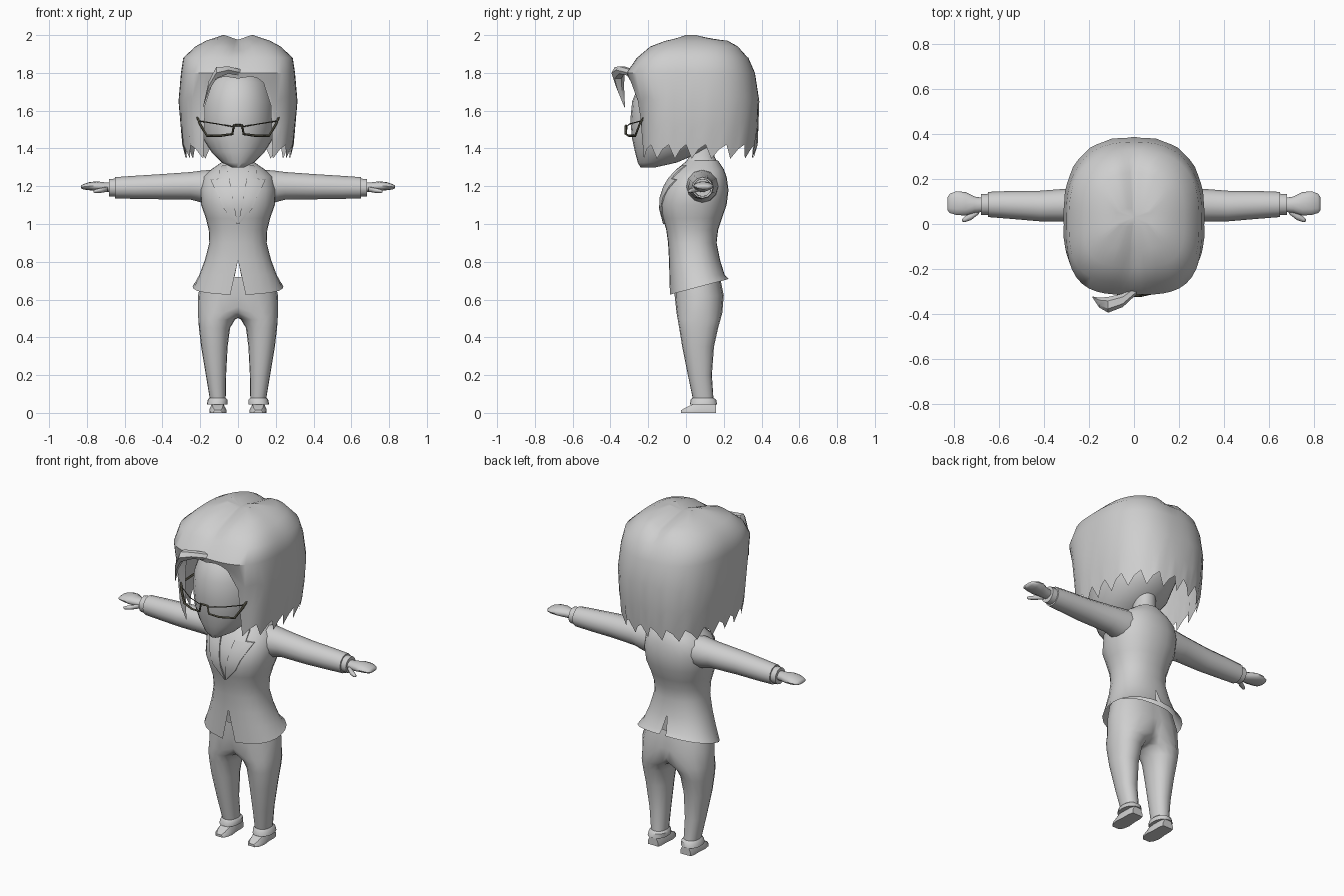
import bpy, bmesh, math

if "Cube" in bpy.data.objects:
    bpy.data.objects.remove(bpy.data.objects["Cube"])


def material(name, rgb):
    m = bpy.data.materials.new(name)
    m.diffuse_color = (*rgb, 1)
    m.use_nodes = True
    m.node_tree.nodes["Principled BSDF"].inputs["Base Color"].default_value = m.diffuse_color
    return m


GREY = material("plain grey", (0.62, 0.62, 0.62))
DARK = material("dark olive", (0.07, 0.066, 0.045))


def table(rows, z):
    """Linear lookup in rows sorted by their first entry."""
    if z <= rows[0][0]:
        return rows[0][1:]
    for a, b in zip(rows, rows[1:]):
        if z <= b[0]:
            t = (z - a[0]) / (b[0] - a[0])
            return tuple(p + (q - p) * t for p, q in zip(a[1:], b[1:]))
    return rows[-1][1:]


def unit(angle, n):
    """Point on a unit superellipse, angle 0 = front (-y), 90 = +x."""
    s, c = math.sin(math.radians(angle)), math.cos(math.radians(angle))
    r = (abs(s) ** n + abs(c) ** n) ** (-1 / n)
    return r * s, -r * c


def loft(name, rings, closed=True, cap=(True, True), mirror=False,
         bisect=False, angle=40, mat=GREY, tip=None):
    """Skin a list of equally long point rings."""
    bm = bmesh.new()
    vs = [[bm.verts.new(p) for p in ring] for ring in rings]
    n = len(rings[0])
    for a, b in zip(vs, vs[1:]):
        for i in range(n if closed else n - 1):
            j = (i + 1) % n
            bm.faces.new((a[i], a[j], b[j], b[i]))
    if cap[0]:
        bm.faces.new(vs[0][::-1])
    if cap[1]:
        bm.faces.new(vs[-1])
    if tip:
        t = bm.verts.new(tip)
        for i in range(n):
            bm.faces.new((vs[-1][i], vs[-1][(i + 1) % n], t))
    bmesh.ops.recalc_face_normals(bm, faces=bm.faces)
    me = bpy.data.meshes.new(name)
    bm.to_mesh(me)
    bm.free()
    me.shade_smooth()
    me.set_sharp_from_angle(angle=math.radians(angle))
    me.materials.append(mat)
    ob = bpy.data.objects.new(name, me)
    bpy.context.collection.objects.link(ob)
    if mirror:
        m = ob.modifiers.new("mirror", "MIRROR")
        m.use_bisect_axis[0] = bisect
        m.merge_threshold = 0.0005
    return ob


def flat_ring(z, x0, x1, y0, y1, n=2.3, count=16):
    """Horizontal ring filling a box."""
    pts = [unit(360 * i / count, n) for i in range(count)]
    return [((x0 + x1) / 2 + u * (x1 - x0) / 2,
             (y0 + y1) / 2 + v * (y1 - y0) / 2, z) for u, v in pts]


def side_ring(x, y, z, ry, rz, count=12):
    """Vertical ring across the x axis."""
    return [(x, y + ry * math.cos(2 * math.pi * i / count),
             z + rz * math.sin(2 * math.pi * i / count)) for i in range(count)]


# Hair: shell with a face opening at the front and a jagged hem
HAIR = [(1.34, .275, -.245, .355), (1.42, .295, -.25, .38), (1.65, .315, -.26, .388),
        (1.80, .302, -.315, .365), (1.88, .29, -.26, .33), (1.94, .225, -.19, .28),
        (1.97, .17, -.11, .23), (2.0, .08, -.01, .07)]
OPENING = [1.77, 1.775, 1.78, 1.775, 1.75, 1.63]
COLS = 60


def hair_point(k, z):
    rx, yf, yb = table(HAIR, z)
    front = min(k, COLS - k) < 15
    u, v = unit(360 * k / COLS, 3.4 if front else 2.5)
    x, y = rx * u, 0.03 + v * ((0.03 - yf) if front else (yb - 0.03))
    part = 0.025 * max(0, 1 - abs(x) / 0.07) if z > 1.93 else 0
    return (x, y, z - part)


def hem(k):
    k = min(k, COLS - k)
    return OPENING[k] if k < 6 else (1.345, 1.395, 1.42)[k % 3]


hair_rows = []
for t in (0, .33, .67, 1):
    hair_rows.append([hair_point(k, hem(k) + (1.8 - hem(k)) * t) for k in range(COLS)])
for z in (1.88, 1.94, 1.97, 2.0):
    hair_rows.append([hair_point(k, z) for k in range(COLS)])
loft("hair", hair_rows, cap=(False, False), tip=(0, .03, 1.975))

# Swept fringe lock
LOCK = [(.02, -.285, 1.80, .02, .02), (-.05, -.34, 1.815, .03, .022),
        (-.115, -.36, 1.80, .035, .035), (-.155, -.35, 1.73, .022, .03),
        (-.185, -.325, 1.62, .002, .003)]
loft("fringe_lock", [side_ring(*p, count=6) for p in LOCK], angle=30)

# Head and neck
HEAD = [(1.298, .03, -.24, -.17), (1.325, .085, -.255, -.05), (1.38, .14, -.27, .08),
        (1.45, .185, -.285, .2), (1.55, .203, -.295, .27), (1.65, .198, -.285, .27),
        (1.75, .165, -.245, .24), (1.83, .09, -.13, .14)]
loft("head", [flat_ring(z, -r, r, a, b, 2.1, 24) for z, r, a, b in HEAD], angle=60)
NECK = [(1.27, .09, -.04, .18), (1.33, .068, .0, .165), (1.36, .058, .02, .15),
        (1.44, .055, .02, .15)]
loft("neck", [flat_ring(z, -r, r, a, b) for z, r, a, b in NECK])

# Jacket body: one half with front slit and back vent, mirrored
BODY = [(.64, .24, -.085, .225), (.73, .205, -.088, .205), (.81, .175, -.09, .18),
        (.9, .152, -.095, .162), (.97, .155, -.105, .17), (1.03, .17, -.122, .19),
        (1.1, .195, -.14, .215), (1.18, .2, -.125, .225), (1.25, .185, -.085, .215),
        (1.29, .14, -.05, .2), (1.335, .075, .005, .17)]


def body_ring(row):
    z, rx, yf, yb = row
    pts = []
    for i in range(13):
        u, v = unit(15 * i, 2.3)
        zz = .625 + .085 * (1 - math.cos(math.radians(15 * i))) / 2 if z == .64 else z
        x = rx * u
        if i == 0:
            x = max(0, .81 - zz) * .22
        elif i == 12:
            x = max(0, .81 - zz) * .2
        pts.append((x, (yf + yb) / 2 + v * (yb - yf) / 2, zz))
    return pts


loft("jacket", [body_ring(r) for r in BODY], closed=False, cap=(False, False),
     mirror=True, angle=50)


def chest_y(x, z):
    rx, yf, yb = table(BODY, z)
    f = max(0, 1 - (x / rx) ** 2.3) ** (1 / 2.3)
    return (yf + yb) / 2 - f * (yb - yf) / 2


# Lapels: thin plates lying on the chest (z, inner x, outer x)
LAPEL = [(1.0, .002, .006), (1.08, .016, .075), (1.14, .027, .1), (1.2, .038, .13),
         (1.235, .045, .145), (1.24, .046, .105), (1.28, .054, .1), (1.31, .06, .085)]
rows = []
for z, a, b in LAPEL:
    xs = [a + (b - a) * i / 4 for i in range(5)]
    front = [(x, chest_y(x, z) - .008, z) for x in xs]
    back = [(x, chest_y(x, z) + .001, z) for x in xs[::-1]]
    rows.append(front + back)
loft("lapel", rows, mirror=True)

# Sleeves, cuffs and hands: (x, y, z, ry, rz)
SLEEVE = [(.1, .085, 1.2, .09, .09), (.19, .085, 1.198, .083, .085),
          (.25, .085, 1.202, .076, .073), (.42, .08, 1.197, .068, .066),
          (.55, .085, 1.194, .062, .061), (.65, .087, 1.192, .056, .056)]
loft("sleeve", [side_ring(*p) for p in SLEEVE], mirror=True)
CUFF = [(.64, .087, 1.192, .048, .048), (.682, .087, 1.192, .047, .047)]
loft("cuff", [side_ring(*p) for p in CUFF], mirror=True)
HAND = [(.67, .085, 1.194, .031, .026), (.71, .086, 1.195, .036, .026),
        (.75, .09, 1.2, .052, .026), (.79, .093, 1.2, .053, .021),
        (.82, .092, 1.197, .043, .014), (.83, .09, 1.196, .03, .007)]
loft("hand", [side_ring(*p) for p in HAND], mirror=True, angle=60)
THUMB = [(.69, .06, 1.185, .015, .014), (.725, .035, 1.178, .017, .013),
         (.755, .02, 1.174, .012, .01), (.765, .017, 1.173, .006, .005)]
loft("thumb", [side_ring(*p, count=8) for p in THUMB], mirror=True, angle=60)

# Trousers: one leg, cut at the centre and mirrored
LEG = [(.045, .055, .165, .02, .165), (.07, .055, .16, .025, .16), (.08, .065, .15, .035, .145),
       (.2, .063, .17, .01, .137), (.35, .055, .195, -.02, .148), (.45, .042, .207, -.036, .17),
       (.495, .015, .21, -.044, .183), (.53, -.06, .212, -.05, .192),
       (.62, -.15, .212, -.06, .2), (.72, -.16, .19, -.06, .18)]
loft("trousers", [flat_ring(*r) for r in LEG], cap=(True, False), mirror=True,
     bisect=True, angle=45)

# Shoes: (y, half width, top height)
SHOE = [(-.026, .022, .014), (-.005, .038, .026), (.035, .045, .045),
        (.08, .04, .06), (.13, .04, .055), (.158, .034, .045)]
rings = []
for y, w, h in SHOE:
    outline = ((-1, 0), (1, 0), (1, .4), (.65, 1), (-.65, 1), (-1, .4))
    rings.append([(.107 + w * u, y, h * v) for u, v in outline])
loft("shoe", rings, mirror=True)


# Glasses: thick lower rims with bridge, and thin upper rims
def wire(name, pts, radius):
    cu = bpy.data.curves.new(name, "CURVE")
    cu.dimensions = "3D"
    cu.bevel_depth = radius
    cu.bevel_resolution = 0
    cu.use_fill_caps = True
    sp = cu.splines.new("POLY")
    sp.points.add(len(pts) - 1)
    for p, co in zip(sp.points, pts):
        p.co = (*co, 1)
    cu.materials.append(DARK)
    ob = bpy.data.objects.new(name, cu)
    bpy.context.collection.objects.link(ob)
    ob.modifiers.new("mirror", "MIRROR")


wire("glasses_rim", [(0, -.318, 1.522), (.022, -.318, 1.522), (.03, -.318, 1.476),
                     (.09, -.305, 1.468), (.165, -.268, 1.468), (.202, -.245, 1.53),
                     (.214, -.225, 1.562), (.214, -.06, 1.57)], .007)
wire("glasses_top", [(.024, -.316, 1.515), (.11, -.298, 1.53), (.205, -.24, 1.545)], .003)
